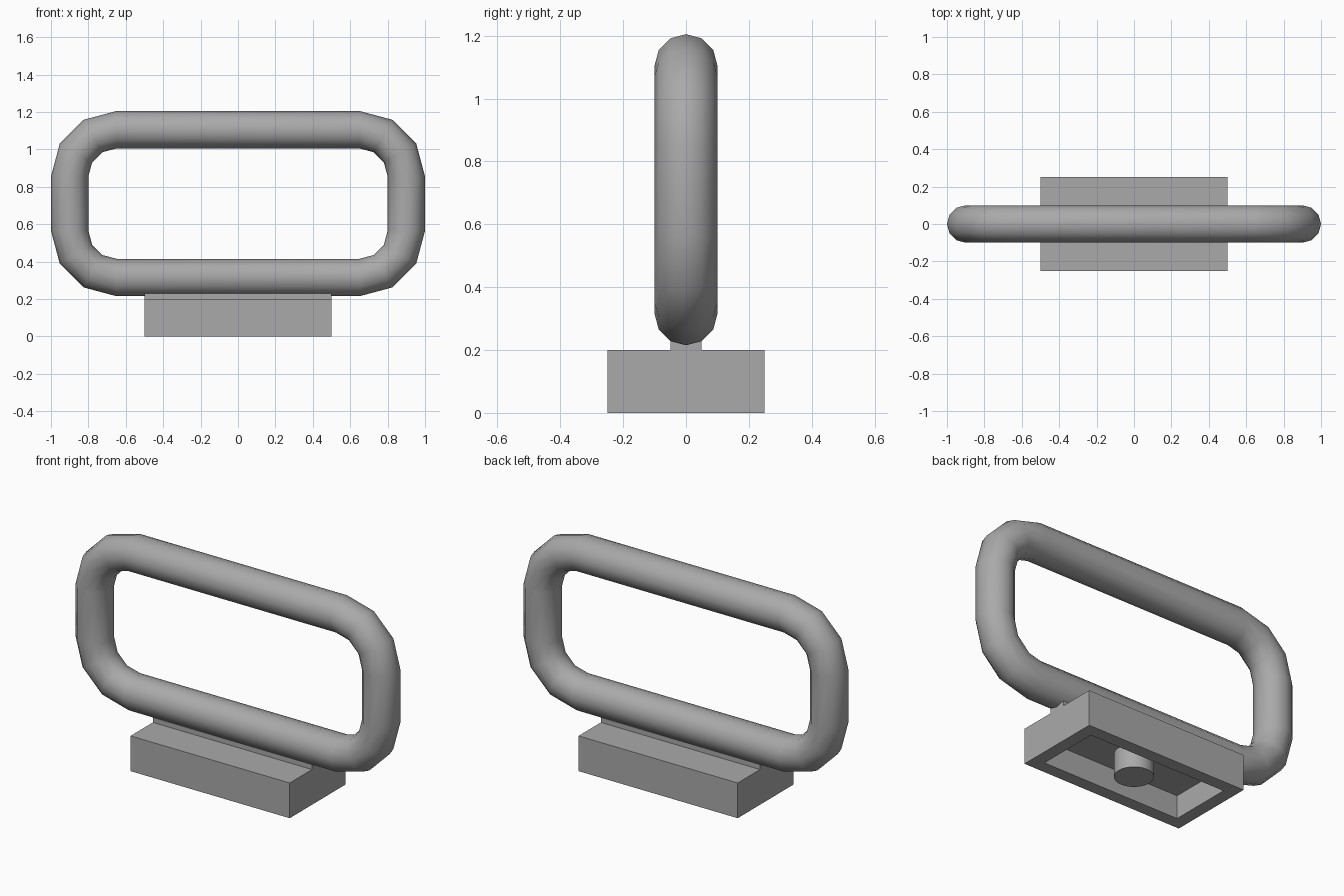
import bpy, bmesh
from math import sin, cos, pi

cube = bpy.data.objects.get("Cube")
if cube:
    bpy.data.objects.remove(cube, do_unlink=True)

grey = bpy.data.materials.new("mid_grey")
grey.use_nodes = True
colour = (0.4, 0.4, 0.4, 1)
grey.diffuse_color = colour
grey.node_tree.nodes["Principled BSDF"].inputs["Base Color"].default_value = colour


def finish(name, bm):
    bmesh.ops.recalc_face_normals(bm, faces=bm.faces)
    mesh = bpy.data.meshes.new(name)
    bm.to_mesh(mesh)
    bm.free()
    mesh.materials.append(grey)
    obj = bpy.data.objects.new(name, mesh)
    bpy.context.collection.objects.link(obj)
    return obj


def box(bm, width, depth, z0, z1):
    verts = bmesh.ops.create_cube(bm, size=1)["verts"]
    bmesh.ops.scale(bm, vec=(width, depth, z1 - z0), verts=verts)
    bmesh.ops.translate(bm, vec=(0, 0, (z0 + z1) / 2), verts=verts)


# Rounded rectangular loop of round tube
TUBE, BEND, SIDES, STEPS = 0.1, 0.25, 12, 3
HALF_X, HALF_Z, MID_Z = 0.65, 0.145, 0.71
bm = bmesh.new()
rings = []
for corner, (sx, sz) in enumerate([(1, 1), (-1, 1), (-1, -1), (1, -1)]):
    for step in range(STEPS + 1):
        a = (corner + step / STEPS) * pi / 2
        ring = []
        for i in range(SIDES):
            t = 2 * pi * i / SIDES
            r = BEND + TUBE * cos(t)
            ring.append(bm.verts.new((sx * HALF_X + r * cos(a), TUBE * sin(t),
                                      MID_Z + sz * HALF_Z + r * sin(a))))
        rings.append(ring)
for k, ring in enumerate(rings):
    after = rings[(k + 1) % len(rings)]
    for i in range(SIDES):
        j = (i + 1) % SIDES
        bm.faces.new((ring[i], ring[j], after[j], after[i]))
for face in bm.faces:
    face.smooth = True
finish("tube_loop", bm)

# Base block, recessed from below
bm = bmesh.new()
box(bm, 1.0, 0.5, 0, 0.2)
bm.normal_update()
under = min(bm.faces, key=lambda f: f.normal.z)
bmesh.ops.inset_region(bm, faces=[under], thickness=0.1)
ceiling = bmesh.ops.extrude_face_region(bm, geom=[under])
bmesh.ops.translate(bm, vec=(0, 0, 0.13),
                    verts=[v for v in ceiling["geom"] if isinstance(v, bmesh.types.BMVert)])
if under.is_valid:
    bmesh.ops.delete(bm, geom=[under], context='FACES_ONLY')
finish("base_block", bm)

# Narrow rib joining the base to the loop
bm = bmesh.new()
box(bm, 1.0, 0.1, 0.19, 0.25)
finish("support_rib", bm)

# Round peg inside the recess
bm = bmesh.new()
peg = bmesh.ops.create_cone(bm, cap_ends=True, segments=24, radius1=0.1, radius2=0.1, depth=0.15)
bmesh.ops.translate(bm, vec=(0, 0, 0.075), verts=peg["verts"])
for face in bm.faces:
    face.smooth = len(face.verts) == 4
for edge in bm.edges:
    edge.smooth = all(f.smooth for f in edge.link_faces)
finish("centre_peg", bm)
